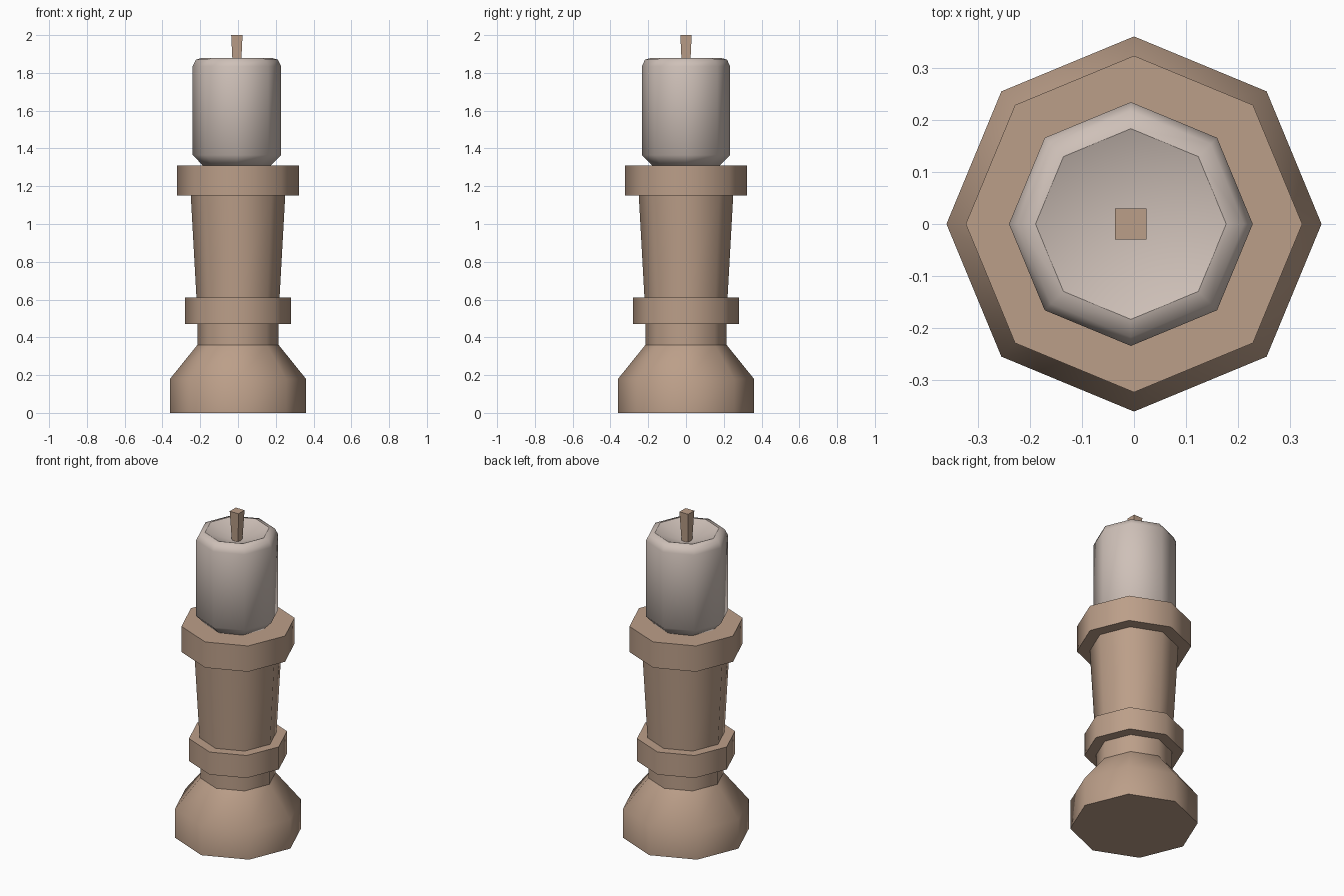
import bpy, bmesh, math

if "Cube" in bpy.data.objects:
    bpy.data.objects.remove(bpy.data.objects["Cube"], do_unlink=True)


def material(name, rgb):
    m = bpy.data.materials.new(name)
    m.use_nodes = True
    m.diffuse_color = (*rgb, 1)
    m.node_tree.nodes["Principled BSDF"].inputs["Base Color"].default_value = (*rgb, 1)
    return m


wood = material("warm brown", (0.50, 0.345, 0.25))
wax = material("pale wax", (0.62, 0.53, 0.48))


def turned(name, profile, mat, sides=8, turn=0, x=0, cap_top=True, cap_bottom=True):
    """Turn a (radius, z) profile, bottom to top; radius 0 closes to a point."""
    bm = bmesh.new()
    rings = []
    for r, z in profile:
        n = sides if r else 1
        rings.append([bm.verts.new((r * math.cos(turn + math.tau * i / n),
                                    r * math.sin(turn + math.tau * i / n), z))
                      for i in range(n)])
    for a, b in zip(rings, rings[1:]):
        for i in range(sides):
            j = (i + 1) % sides
            if len(a) == 1:
                bm.faces.new((a[0], b[j], b[i]))
            else:
                bm.faces.new((a[i], a[j], b[j], b[i]))
    if cap_bottom:
        bm.faces.new(rings[0][::-1])
    if cap_top:
        bm.faces.new(rings[-1])
    me = bpy.data.meshes.new(name)
    bm.to_mesh(me)
    bm.free()
    me.materials.append(mat)
    ob = bpy.data.objects.new(name, me)
    ob.location.x = x
    bpy.context.collection.objects.link(ob)
    bpy.ops.object.select_all(action="DESELECT")
    ob.select_set(True)
    bpy.context.view_layer.objects.active = ob
    bpy.ops.object.shade_smooth_by_angle(angle=math.radians(50))
    return ob


# Holder: base, neck, lower collar, flared column, top collar
turned("base", [(0.36, 0), (0.36, 0.18), (0.215, 0.36)], wood)
turned("neck", [(0.215, 0.36), (0.215, 0.47)], wood)
turned("lower_collar", [(0.28, 0.47), (0.28, 0.61)], wood)
turned("column", [(0.22, 0.61), (0.25, 1.15)], wood)
turned("top_collar", [(0.323, 1.15), (0.323, 1.31)], wood)

# Candle: rounded body, hollow melted top, square wick
offset = -0.006
turned("candle", [(0.18, 1.31), (0.234, 1.365), (0.234, 1.835), (0.217, 1.87), (0.183, 1.88)],
       wax, x=offset, cap_top=False)
turned("melted_hollow", [(0, 1.81), (0.183, 1.88)], wax, x=offset,
       cap_top=False, cap_bottom=False)
root2 = math.sqrt(2)
turned("wick", [(0.02 * root2, 1.79), (0.03 * root2, 2)], wood,
       sides=4, turn=math.pi / 4, x=offset)

# The hollow is seen from above, so its faces point up
hollow = bpy.data.objects["melted_hollow"].data
if hollow.polygons[0].normal.z < 0:
    hollow.flip_normals()
